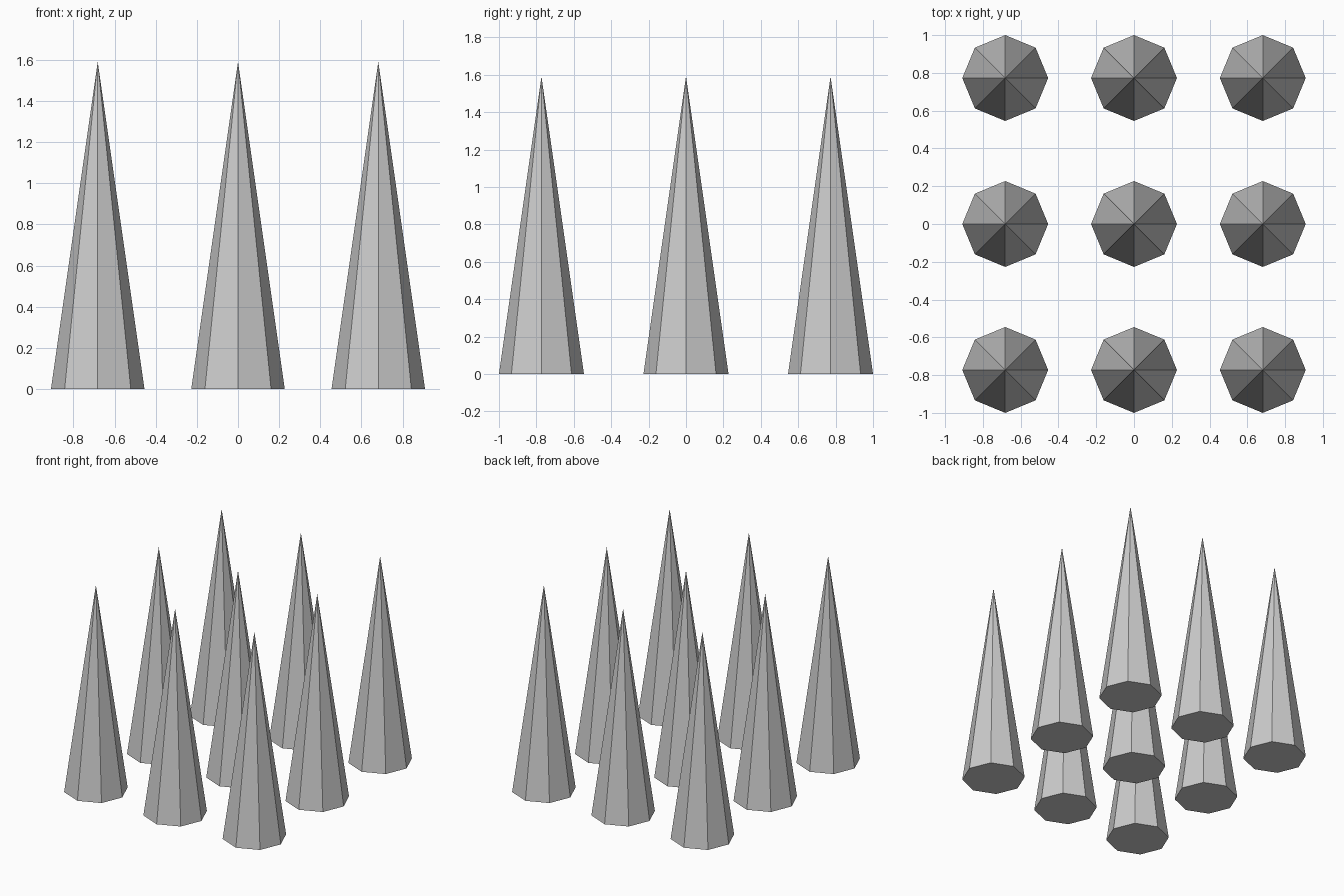
import bpy

if "Cube" in bpy.data.objects:
    bpy.data.objects.remove(bpy.data.objects["Cube"])

# Shared spike proportions
RADIUS = 1 / 4.4
HEIGHT = 7 * RADIUS
SPACING_X = 3 * RADIUS
SPACING_Y = 3.4 * RADIUS


def add_spike(name, x, y):
    bpy.ops.mesh.primitive_cone_add(vertices=8, radius1=RADIUS, radius2=0,
                                    depth=HEIGHT, location=(x, y, HEIGHT / 2))
    bpy.context.object.name = name


# Three by three grid of eight-sided spikes
for row, j in (("front", -1), ("middle", 0), ("back", 1)):
    for column, i in (("left", -1), ("centre", 0), ("right", 1)):
        add_spike(f"spike_{row}_{column}", i * SPACING_X, j * SPACING_Y)
